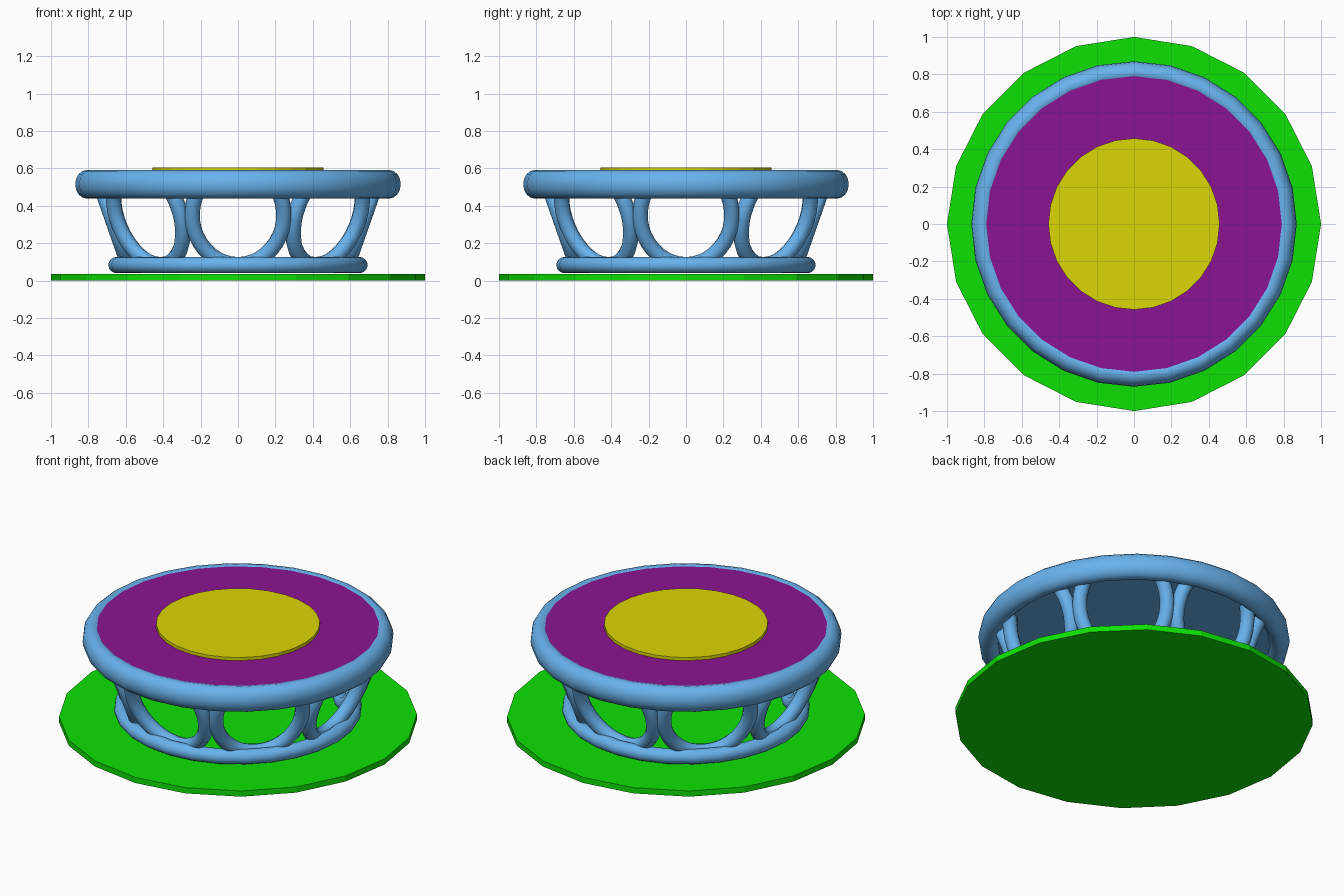
import bpy, math

if "Cube" in bpy.data.objects:
    bpy.data.objects.remove(bpy.data.objects["Cube"])

def material(name, rgb):
    m = bpy.data.materials.new(name)
    m.diffuse_color = (*rgb, 1)
    m.use_nodes = True
    m.node_tree.nodes["Principled BSDF"].inputs["Base Color"].default_value = m.diffuse_color
    return m

BLUE = material("blue", (0.14, 0.45, 0.85))
GREEN = material("green", (0.004, 0.75, 0.001))
PURPLE = material("purple", (0.26, 0.007, 0.29))
YELLOW = material("yellow", (0.72, 0.67, 0.001))

def smooth(obj, angle=40):
    bpy.ops.object.select_all(action='DESELECT')
    obj.select_set(True)
    bpy.context.view_layer.objects.active = obj
    bpy.ops.object.shade_smooth_by_angle(angle=math.radians(angle))

def disc(name, radius, z0, z1, sides, mat):
    bpy.ops.mesh.primitive_cylinder_add(vertices=sides, radius=radius, depth=z1 - z0,
                                        location=(0, 0, (z0 + z1) / 2))
    obj = bpy.context.object
    obj.name = name
    obj.data.materials.append(mat)
    return obj

def ring(name, radius, tube, height, z):
    bpy.ops.mesh.primitive_torus_add(major_radius=radius, minor_radius=tube,
                                     major_segments=28, minor_segments=16,
                                     location=(0, 0, z))
    obj = bpy.context.object
    obj.name = name
    obj.data.materials.append(BLUE)
    for v in obj.data.vertices:
        v.co.z *= height / (2 * tube)
    smooth(obj)

# Ground plate
disc("ground_plate", 1.0, 0.0, 0.035, 20, GREEN)

# Base ring and top rim
ring("base_ring", 0.65, 0.043, 0.086, 0.083)
ring("top_rim", 0.81, 0.06, 0.152, 0.515)

# Table top set in the rim: blue board with a purple upper face
board = disc("table_top", 0.80, 0.475, 0.586, 28, BLUE)
board.data.materials.append(PURPLE)
for p in board.data.polygons:
    if p.normal.z > 0.5:
        p.material_index = 1

# Centre pad
disc("centre_pad", 0.458, 0.58, 0.605, 28, YELLOW)

# Eight outward-leaning hoops, their open tops buried in the rim
curve = bpy.data.curves.new("hoop_path", 'CURVE')
curve.dimensions = '3D'
curve.bevel_depth = 0.042
curve.bevel_resolution = 3
curve.use_fill_caps = True
N = 28
spline = curve.splines.new('POLY')
spline.points.add(N)
for i, p in enumerate(spline.points):
    a = math.radians(140 + 260 * i / N)
    x, z = 0.245 * math.cos(a), 0.352 + 0.268 * math.sin(a)
    p.co = (x, -(0.585 + 0.35 * (z - 0.084)), z, 1)
path = bpy.data.objects.new("hoop_path", curve)
bpy.context.collection.objects.link(path)
bpy.context.view_layer.update()
hoop_mesh = bpy.data.meshes.new_from_object(
    path.evaluated_get(bpy.context.evaluated_depsgraph_get()))
bpy.data.objects.remove(path)
hoop_mesh.materials.clear()
hoop_mesh.materials.append(BLUE)
for i in range(8):
    hoop = bpy.data.objects.new(f"hoop_{i + 1}", hoop_mesh)
    hoop.rotation_euler.z = i * math.pi / 4
    bpy.context.collection.objects.link(hoop)
    if i == 0:
        smooth(hoop, 50)
